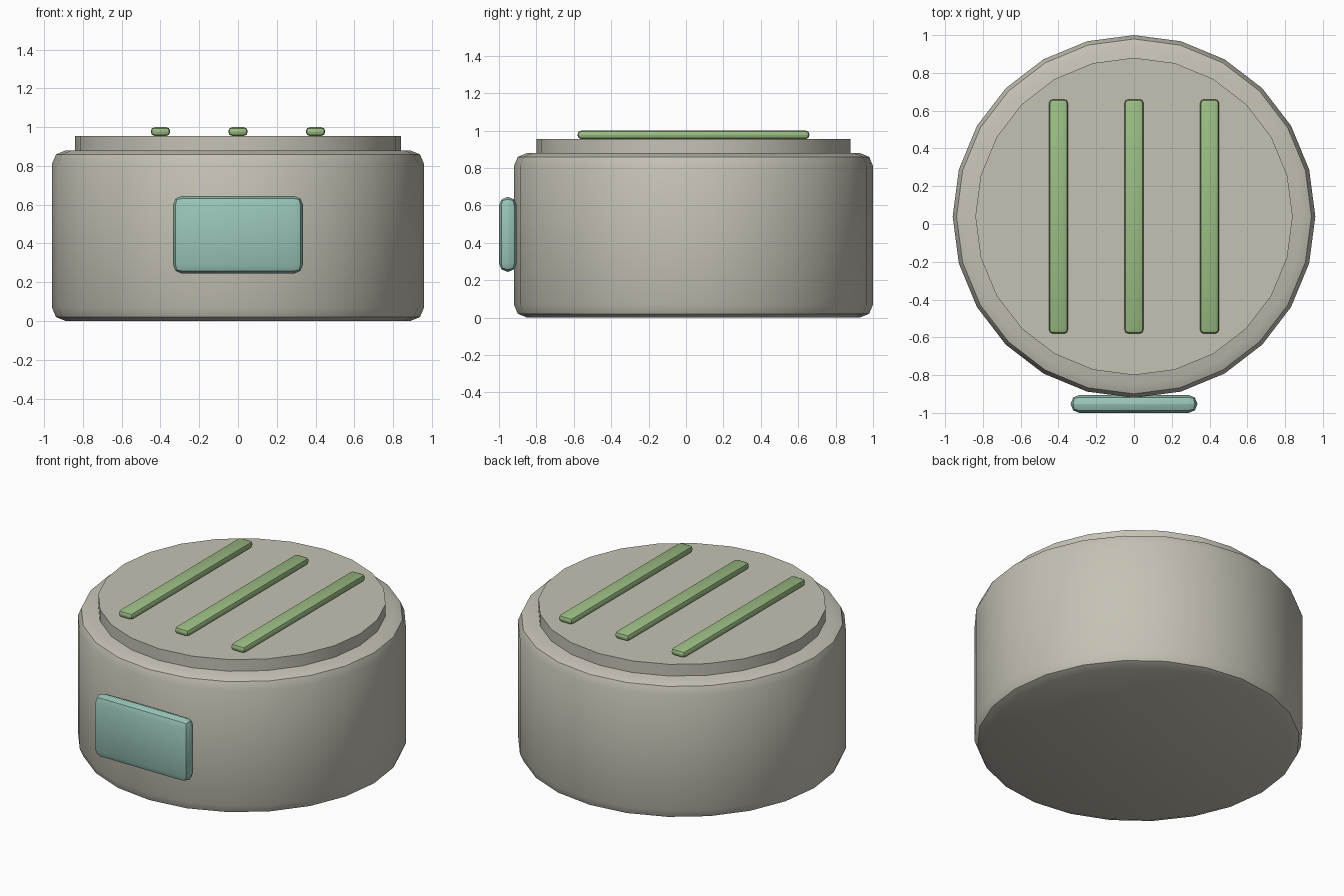
import bpy
import math

if "Cube" in bpy.data.objects:
    bpy.data.objects.remove(bpy.data.objects["Cube"], do_unlink=True)

CENTRE_Y = 0.04


def material(name, rgb):
    mat = bpy.data.materials.new(name)
    mat.use_nodes = True
    mat.diffuse_color = (*rgb, 1)
    mat.node_tree.nodes["Principled BSDF"].inputs["Base Color"].default_value = (*rgb, 1)
    return mat


def finish(name, mat, bevel=0):
    """Name and colour the active object, round its edges and smooth it."""
    obj = bpy.context.object
    obj.name = name
    obj.data.materials.append(mat)
    bpy.ops.object.transform_apply(location=False, rotation=True, scale=True)
    if bevel:
        mod = obj.modifiers.new("rounded_edges", "BEVEL")
        mod.width = bevel
        mod.segments = 2
        mod.limit_method = "ANGLE"
        mod.angle_limit = math.radians(40)
        bpy.ops.object.modifier_apply(modifier=mod.name)
    bpy.ops.object.shade_smooth_by_angle(angle=math.radians(30))
    return obj


def drum(name, radius, bottom, top, mat, bevel=0):
    bpy.ops.mesh.primitive_cylinder_add(
        vertices=24, radius=radius, depth=top - bottom,
        location=(0, CENTRE_Y, (bottom + top) / 2))
    return finish(name, mat, bevel)


def box(name, low, high, mat, bevel):
    bpy.ops.mesh.primitive_cube_add(
        size=1, location=[(a + b) / 2 for a, b in zip(low, high)])
    bpy.context.object.scale = [b - a for a, b in zip(low, high)]
    return finish(name, mat, bevel)


stone = material("warm_grey", (0.56, 0.535, 0.46))
green = material("leaf_green", (0.33, 0.51, 0.23))
teal = material("pale_teal", (0.32, 0.56, 0.485))

# Round body and raised lid
drum("body", 0.96, 0, 0.88, stone, 0.07)
drum("lid", 0.84, 0.86, 0.955, stone)

# Three bars across the lid
for side, x in (("right", -0.4), ("middle", 0), ("left", 0.4)):
    box(f"{side}_bar", (x - 0.05, -0.58, 0.955), (x + 0.05, 0.66, 1.0), green, 0.02)

# Front panel
box("front_panel", (-0.335, -1.0, 0.245), (0.335, -0.905, 0.645), teal, 0.045)
